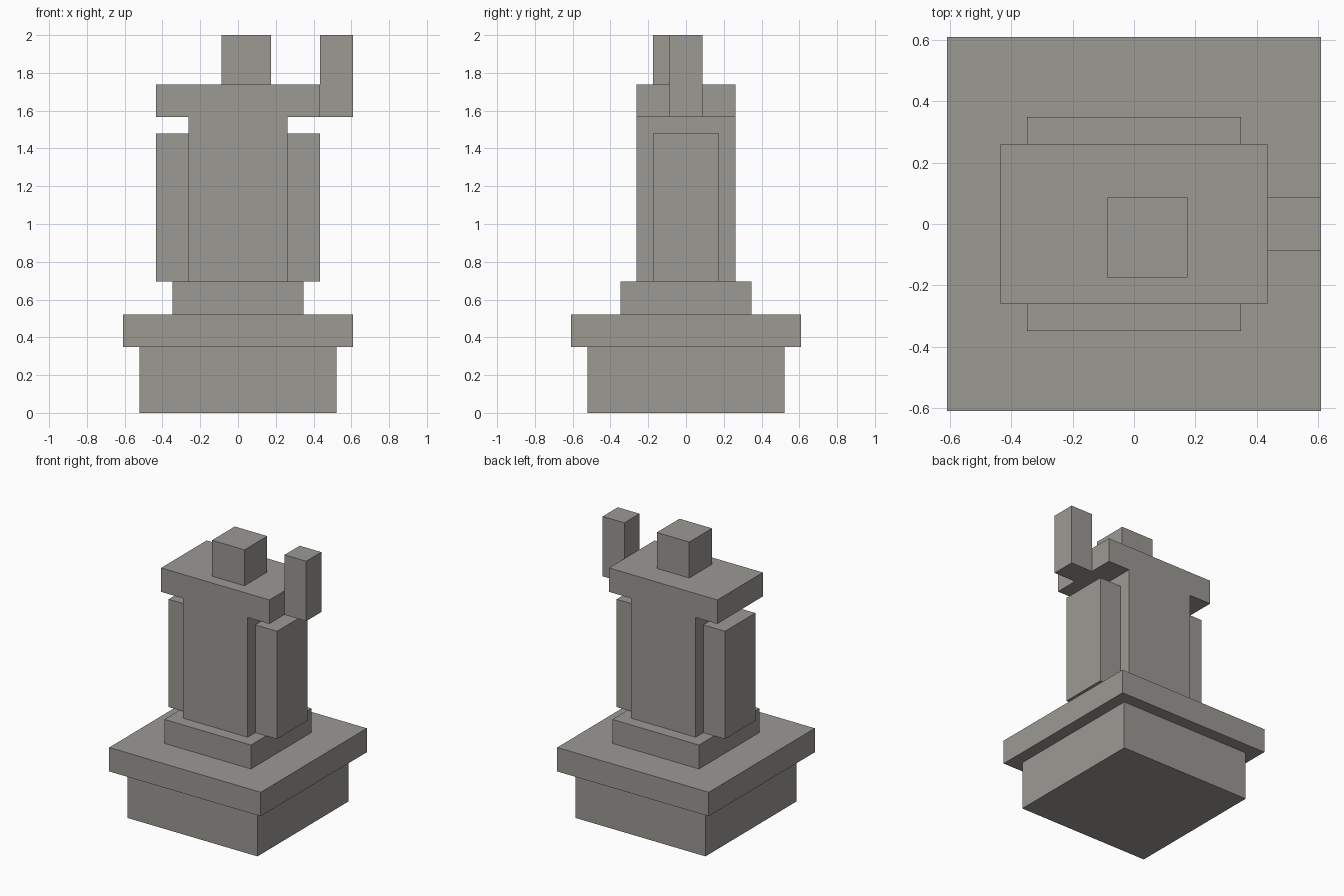
import bpy
import bmesh
from mathutils import Vector

U = 2 / 23  # the statue is laid out on a grid 23 units tall

cube = bpy.data.objects.get("Cube")
if cube:
    bpy.data.objects.remove(cube, do_unlink=True)

stone = bpy.data.materials.new("grey stone")
stone.use_nodes = True
colour = (0.328, 0.32, 0.296, 1)
stone.diffuse_color = colour
stone.node_tree.nodes["Principled BSDF"].inputs["Base Color"].default_value = colour


def prism(name, outline, y0, y1):
    """Extrude an x-z outline, given in grid units, from y0 to y1."""
    bm = bmesh.new()
    face = bm.faces.new([bm.verts.new(Vector((x, y0, z)) * U) for x, z in outline])
    moved = bmesh.ops.extrude_face_region(bm, geom=[face])["geom"]
    verts = [v for v in moved if isinstance(v, bmesh.types.BMVert)]
    bmesh.ops.translate(bm, verts=verts, vec=(0, (y1 - y0) * U, 0))
    # Keep the starting cap so the prism is closed
    if not face.is_valid:
        bmesh.ops.holes_fill(bm, edges=bm.edges[:])
    bmesh.ops.recalc_face_normals(bm, faces=bm.faces[:])
    mesh = bpy.data.meshes.new(name)
    bm.to_mesh(mesh)
    bm.free()
    mesh.materials.append(stone)
    obj = bpy.data.objects.new(name, mesh)
    bpy.context.collection.objects.link(obj)
    return obj


def block(name, x0, x1, y0, y1, z0, z1):
    return prism(name, [(x0, z0), (x1, z0), (x1, z1), (x0, z1)], y0, y1)


# Stepped pedestal
for name, half, z0, z1 in [("pedestal_base", 6, 0, 4),
                           ("pedestal_slab", 7, 4, 6),
                           ("pedestal_step", 4, 6, 8)]:
    block(name, -half, half, -half, half, z0, z1)

# T-shaped body with wide shoulders
half_outline = [(3, 8), (3, 18), (5, 18), (5, 20)]
prism("body_and_shoulders",
      half_outline + [(-x, z) for x, z in reversed(half_outline)], -3, 3)

# Lowered side panels
block("left_side_panel", 3, 5, -2, 2, 8, 17)
block("right_side_panel", -5, -3, -2, 2, 8, 17)

# Raised arm and offset head
block("raised_left_arm", 5, 7, -1, 1, 18, 23)
block("head", -1, 2, -2, 1, 20, 23)
